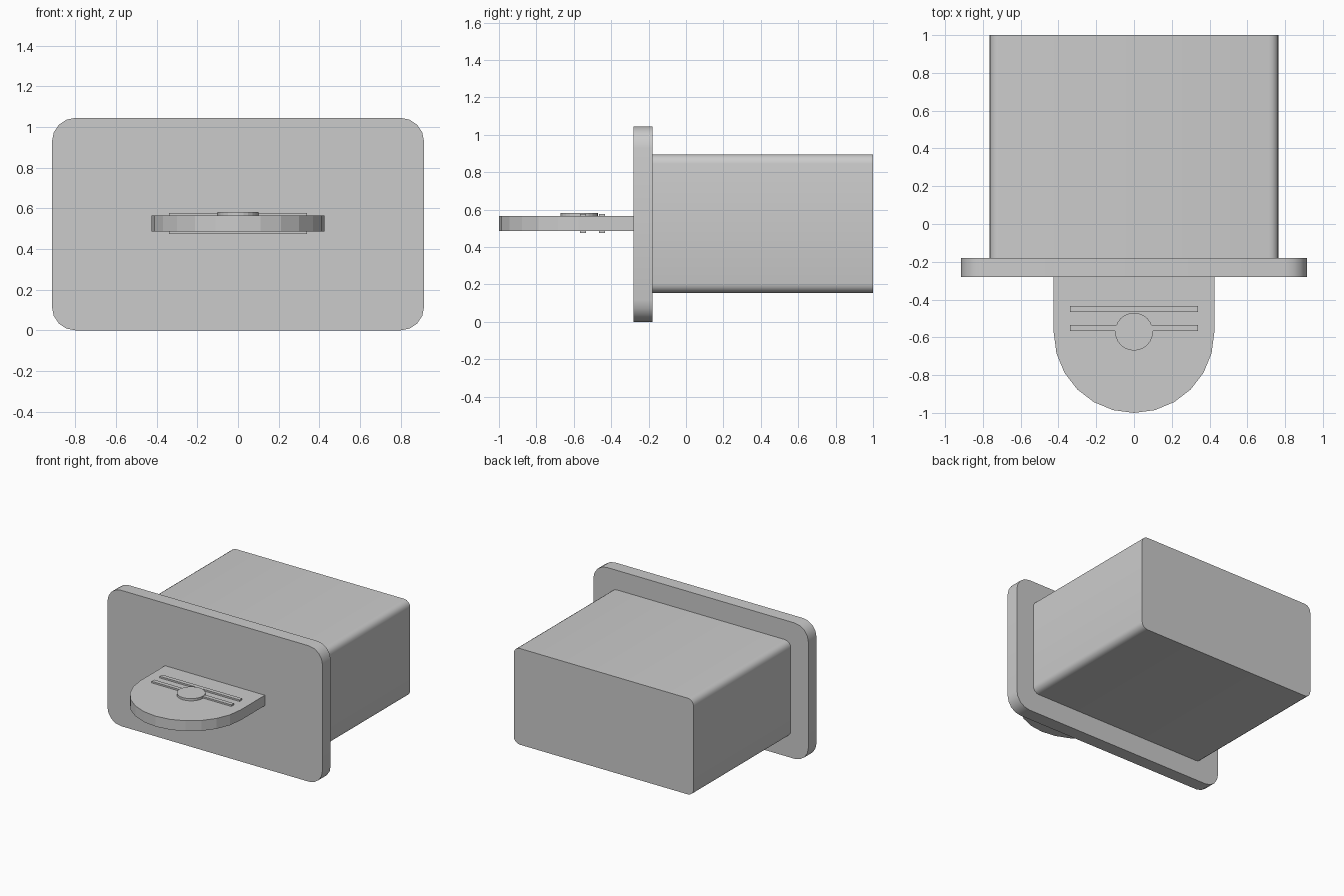
import bpy, bmesh
from math import sin, cos, pi

if "Cube" in bpy.data.objects:
    bpy.data.objects.remove(bpy.data.objects["Cube"], do_unlink=True)

grey = bpy.data.materials.new("plain grey")
grey.use_nodes = True
colour = (0.6, 0.6, 0.6, 1)
grey.diffuse_color = colour
grey.node_tree.nodes["Principled BSDF"].inputs["Base Color"].default_value = colour


def arc(cx, cy, r, start, end, steps):
    """Points along a circular arc."""
    angles = [start + (end - start) * i / steps for i in range(steps + 1)]
    return [(cx + r * cos(a), cy + r * sin(a)) for a in angles]


def rounded_rect(half_x, z0, z1, r, steps):
    """Outline of a rounded rectangle in the x-z plane."""
    corners = [(half_x - r, z1 - r), (r - half_x, z1 - r),
               (r - half_x, z0 + r), (half_x - r, z0 + r)]
    return [p for i, (x, z) in enumerate(corners)
            for p in arc(x, z, r, i * pi / 2, (i + 1) * pi / 2, steps)]


def extrude(name, outline, offset, place, smooth=False):
    """Closed prism; place maps a 2D outline point to 3D."""
    bm = bmesh.new()
    face = bm.faces.new([bm.verts.new(place(p)) for p in outline])
    cap = bmesh.ops.extrude_face_region(bm, geom=[face], use_keep_orig=True)
    moved = [v for v in cap["geom"] if isinstance(v, bmesh.types.BMVert)]
    bmesh.ops.translate(bm, verts=moved, vec=offset)
    bmesh.ops.recalc_face_normals(bm, faces=bm.faces)
    mesh = bpy.data.meshes.new(name)
    bm.to_mesh(mesh)
    bm.free()
    mesh.materials.append(grey)
    obj = bpy.data.objects.new(name, mesh)
    bpy.context.collection.objects.link(obj)
    if smooth:
        bpy.ops.object.select_all(action="DESELECT")
        obj.select_set(True)
        bpy.context.view_layer.objects.active = obj
        bpy.ops.object.shade_smooth_by_angle(angle=pi / 6)
    return obj


def upright(y, outline, depth, name):
    extrude(name, outline, (0, depth, 0), lambda p: (p[0], y, p[1]), True)


def flat(z0, z1, outline, name):
    extrude(name, outline, (0, 0, z1 - z0), lambda p: (p[0], p[1], z0))


# Housing and front flange
upright(-0.18, rounded_rect(0.765, 0.155, 0.895, 0.05, 4), 1.18, "housing")
upright(-0.28, rounded_rect(0.915, 0, 1.045, 0.115, 4), 0.1, "front_plate")

# Round-ended tongue
tongue = arc(0, -0.575, 0.425, pi, 2 * pi, 12) + [(0.425, -0.28), (-0.425, -0.28)]
flat(0.485, 0.565, tongue, "tongue")

# Raised disc and the two bars that show on both sides of the tongue
flat(0.56, 0.582, arc(0, -0.57, 0.1, 0, 2 * pi * 23 / 24, 23), "disc")
for name, y in (("front_bar", -0.55), ("rear_bar", -0.45)):
    bar = [(-0.34, y - 0.016), (0.34, y - 0.016), (0.34, y + 0.016), (-0.34, y + 0.016)]
    flat(0.475, 0.577, bar, name)
